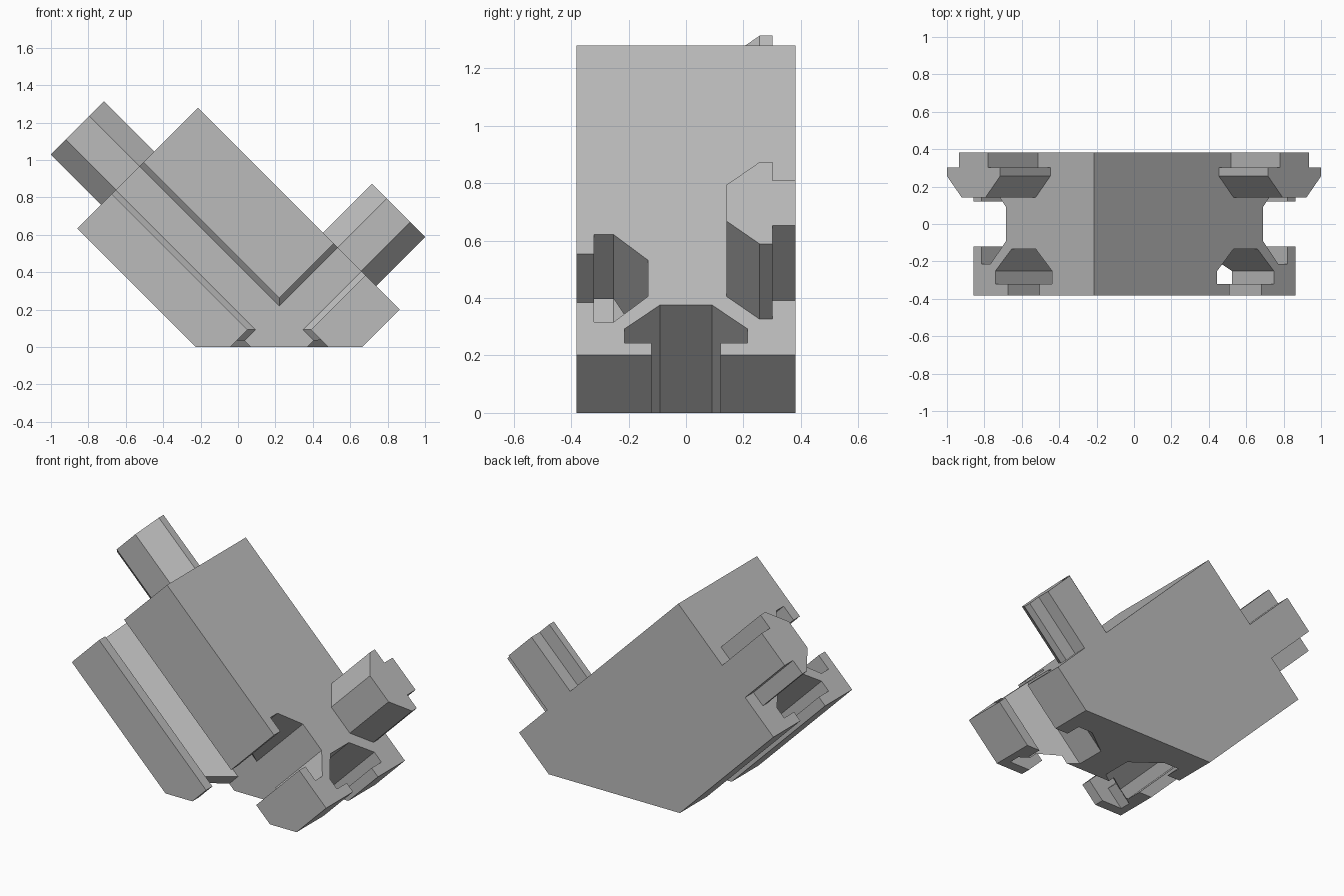
import bpy, bmesh
from mathutils import Vector

if "Cube" in bpy.data.objects:
    bpy.data.objects.remove(bpy.data.objects["Cube"])

# Tilted axes: U points up-right, V points up-left, Y points to the back
S = 0.5 ** 0.5
U, V, Y = Vector((S, 0, S)), Vector((-S, 0, S)), Vector((0, 1, 0))

grey = bpy.data.materials.new("light grey")
grey.diffuse_color = (0.5, 0.5, 0.5, 1)
grey.use_nodes = True
grey.node_tree.nodes["Principled BSDF"].inputs["Base Color"].default_value = grey.diffuse_color


def prism(name, pts, a, b, run, start, end):
    """Extrude a profile given in axes a and b along the axis run."""
    bm = bmesh.new()
    rings = [[bm.verts.new(a * p + b * q + run * t) for p, q in pts] for t in (start, end)]
    n = len(pts)
    for ring in rings:
        bm.faces.new(ring)
    for i in range(n):
        j = (i + 1) % n
        bm.faces.new((rings[0][i], rings[0][j], rings[1][j], rings[1][i]))
    bmesh.ops.recalc_face_normals(bm, faces=bm.faces)
    mesh = bpy.data.meshes.new(name)
    bm.to_mesh(mesh)
    bm.free()
    mesh.materials.append(grey)
    ob = bpy.data.objects.new(name, mesh)
    bpy.context.collection.objects.link(ob)
    return ob


def tee(centre, face, sign, widths, depths):
    """T-shaped section with a tapered head; (across, depth) pairs."""
    neck, head, tip = widths
    half = [(neck, depths[0]), (neck, depths[1]), (head, depths[1]),
            (head, depths[2]), (tip, depths[3])]
    pts = half + [(-w, d) for w, d in reversed(half)]
    return [(centre + w, face + sign * d) for w, d in pts]


def combine(target, other, operation):
    mod = target.modifiers.new(other.name, 'BOOLEAN')
    mod.operation, mod.object, mod.solver = operation, other, 'EXACT'
    bpy.context.view_layer.objects.active = target
    bpy.ops.object.modifier_apply(modifier=mod.name)
    bpy.data.objects.remove(other)


U0, U1, V0, V1, D = -0.159, 0.753, -0.469, 1.056, 0.381
CU, CV = 0.222, -0.09          # centre lines of the slots and tabs

# Main block with its lower corner cut flat
body = prism("connector_block", [(U0, -U0), (U0, V1), (U1, V1), (U1, V0), (-V0, V0)],
             U, V, Y, -D, D)

# Crossing front slots, then a slot in each lower side face
SLOT_W, SLOT_D = (0.12, 0.215, 0.09), (-0.05, 0.061, 0.129, 0.248)
slots = [
    ("front_slot_long", CU, -D, 1, U, Y, V),
    ("front_slot_short", CV, -D, 1, V, Y, U),
    ("left_slot", 0, U0, 1, Y, U, V),
    ("right_slot", 0, V0, 1, Y, V, U),
]
for name, centre, face, sign, a, b, run in slots:
    combine(body, prism(name, tee(centre, face, sign, SLOT_W, SLOT_D), a, b, run, -2, 2),
            'DIFFERENCE')

# Sliding tabs flush with the back
TAB_W, TAB_D = (0.11, 0.201, 0.089), (0, 0.08, 0.125, 0.24)
for name, centre, a, run, start, end in (("left_tab", CU, U, V, V1 - 0.02, 1.435),
                                         ("right_tab", CV, V, U, U1 - 0.02, 1.124)):
    combine(body, prism(name, tee(centre, D, -1, TAB_W, TAB_D), a, Y, run, start, end), 'UNION')
